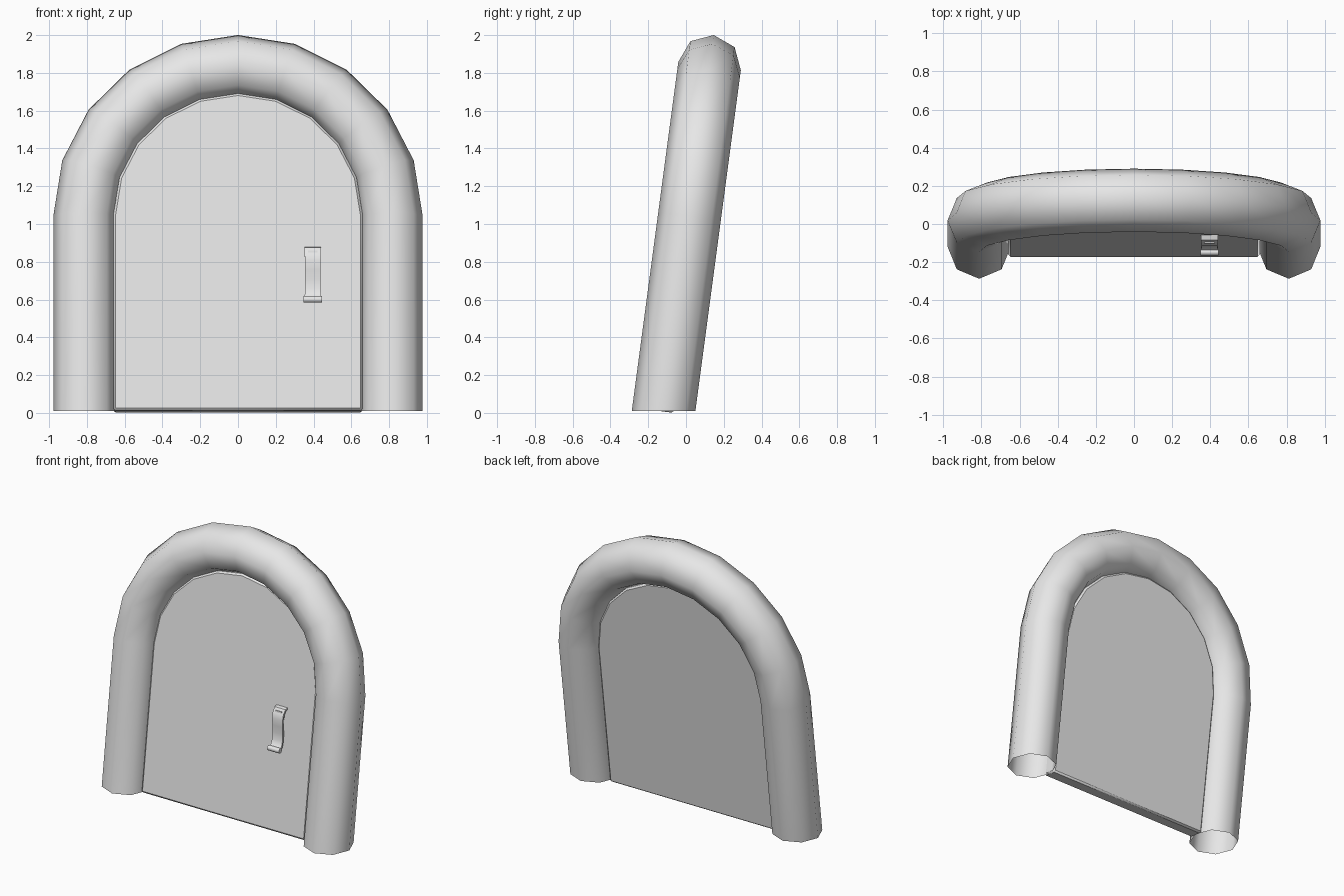
import bpy, bmesh, math
from mathutils import Matrix, Vector

cube = bpy.data.objects.get("Cube")
if cube:
    bpy.data.objects.remove(cube, do_unlink=True)

LEAN = math.atan(0.1333)
PLACE = Matrix.Translation((0, -0.12, 0)) @ Matrix.Rotation(-LEAN, 4, 'X')
SPRING = 1.05          # height where the arch begins, along the slope
STEPS = 10             # segments in the half circle
SIDES = 8              # sides of the frame tube

grey = bpy.data.materials.new("light_grey")
grey.use_nodes = True
grey.diffuse_color = (0.8, 0.8, 0.8, 1)
grey.node_tree.nodes["Principled BSDF"].inputs["Base Color"].default_value = (0.8, 0.8, 0.8, 1)


def finish(name, bm, smooth):
    """Lean the mesh back and make it an object."""
    bmesh.ops.recalc_face_normals(bm, faces=bm.faces)
    bm.transform(PLACE)
    me = bpy.data.meshes.new(name)
    bm.to_mesh(me)
    bm.free()
    me.materials.append(grey)
    ob = bpy.data.objects.new(name, me)
    bpy.context.collection.objects.link(ob)
    bpy.ops.object.select_all(action='DESELECT')
    ob.select_set(True)
    bpy.context.view_layer.objects.active = ob
    bpy.ops.object.shade_smooth_by_angle(angle=math.radians(smooth))
    return ob


# Arched tube frame, open underneath, feet cut level with the floor
def foot_height(y):
    return (0.01 + y * math.sin(LEAN)) / math.cos(LEAN)

path = [(math.pi * i / STEPS, False) for i in range(STEPS + 1)]
path = [(0, True)] + path + [(math.pi, True)]
bm = bmesh.new()
rings = []
for ang, is_foot in path:
    ring = []
    for k in range(SIDES):
        t = math.tau * k / SIDES
        out, y = 0.166 * math.cos(t), 0.167 * math.sin(t)
        x = (0.812 + out) * math.cos(ang)
        z = foot_height(y) if is_foot else SPRING + (0.802 + out) * math.sin(ang)
        ring.append(bm.verts.new((x, y, z)))
    rings.append(ring)
for a, b in zip(rings, rings[1:]):
    for k in range(SIDES):
        n = (k + 1) % SIDES
        bm.faces.new((a[k], a[n], b[n], b[k]))
finish("door_frame", bm, 60)

# Round-topped door slab
HALF = 0.055
bm = bmesh.new()
outline = [(0.66, 0.0073)]
outline += [(0.66 * math.cos(math.pi * i / STEPS), SPRING + 0.65 * math.sin(math.pi * i / STEPS))
            for i in range(STEPS + 1)]
outline += [(-0.66, 0.0073)]
face = bm.faces.new([bm.verts.new((x, -HALF, z)) for x, z in outline])
ext = bmesh.ops.extrude_face_region(bm, geom=[face])
bmesh.ops.translate(bm, vec=(0, 2 * HALF, 0),
                    verts=[v for v in ext["geom"] if isinstance(v, bmesh.types.BMVert)])
door = finish("door_panel", bm, 30)
bev = door.modifiers.new("soft_edges", 'BEVEL')
bev.width = 0.012
bev.segments = 1
bev.limit_method = 'ANGLE'
bev.angle_limit = math.radians(40)

# Curved pull handle: (distance out of the door, height, half width)
strip = [(0.000, 0.880, 0.044), (0.024, 0.872, 0.044), (0.042, 0.840, 0.043),
         (0.046, 0.800, 0.042), (0.038, 0.750, 0.040), (0.028, 0.700, 0.040),
         (0.026, 0.650, 0.041), (0.034, 0.615, 0.043), (0.050, 0.598, 0.045)]
HX, THICK = 0.396, 0.014
bm = bmesh.new()
rows = []
for i, (d, z, w) in enumerate(strip):
    p, q = strip[max(i - 1, 0)], strip[min(i + 1, len(strip) - 1)]
    tan = Vector((-(q[0] - p[0]), q[1] - p[1])).normalized()
    y0, z0 = -HALF - d, z
    y1, z1 = y0 - tan.y * THICK, z0 + tan.x * THICK
    rows.append([bm.verts.new((HX + sx * w, y, h))
                 for sx, y, h in ((-1, y0, z0), (1, y0, z0), (1, y1, z1), (-1, y1, z1))])
for a, b in zip(rows, rows[1:]):
    for k in range(4):
        n = (k + 1) % 4
        bm.faces.new((a[k], a[n], b[n], b[k]))
bm.faces.new(rows[0])
bm.faces.new(rows[-1])
finish("handle_strap", bm, 40)

# Rolled lip at the handle's lower end and the post that joins it to the door
bm = bmesh.new()
bmesh.ops.create_cone(bm, cap_ends=True, segments=10, radius1=0.018, radius2=0.018, depth=0.096,
                      matrix=Matrix.Translation((HX, -HALF - 0.052, 0.592)) @ Matrix.Rotation(math.pi / 2, 4, 'Y'))
finish("handle_lip", bm, 40)

bm = bmesh.new()
bmesh.ops.create_cube(bm, size=1, matrix=Matrix.Translation((HX, -HALF - 0.018, 0.83))
                      @ Matrix.Diagonal((0.05, 0.044, 0.05, 1)))
finish("handle_post", bm, 30)
